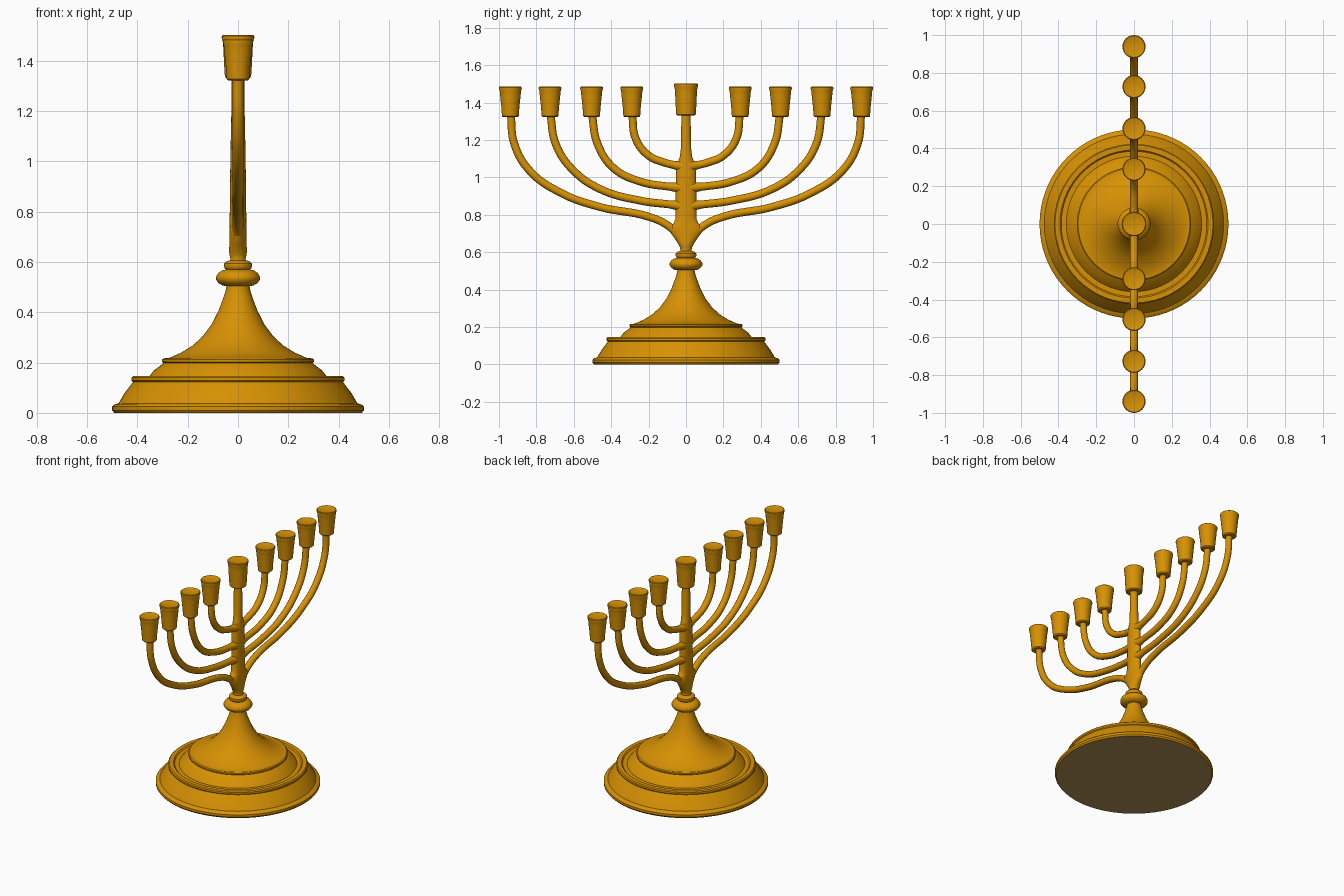
import bpy, bmesh, math

if "Cube" in bpy.data.objects:
    bpy.data.objects.remove(bpy.data.objects["Cube"])


def material(name, col):
    m = bpy.data.materials.new(name)
    m.diffuse_color = (*col, 1)
    m.use_nodes = True
    m.node_tree.nodes["Principled BSDF"].inputs["Base Color"].default_value = m.diffuse_color
    return m


gold = material("antique_gold", (0.68, 0.285, 0.001))
felt = material("tan_underside", (0.45, 0.275, 0.095))


def smooth(ob, angle=35):
    bpy.ops.object.select_all(action='DESELECT')
    ob.select_set(True)
    bpy.context.view_layer.objects.active = ob
    bpy.ops.object.shade_smooth_by_angle(angle=math.radians(angle))


def lathe(name, profile, n=48, loc=(0, 0, 0)):
    """Revolve (r, z) or elliptical (rx, z, ry) rows, closing both ends."""
    bm = bmesh.new()
    rings = []
    for row in profile:
        rx, z, ry = row if len(row) == 3 else (row[0], row[1], row[0])
        rings.append([bm.verts.new((rx * math.cos(2 * math.pi * i / n),
                                    ry * math.sin(2 * math.pi * i / n), z)) for i in range(n)])
    for a, b in zip(rings, rings[1:]):
        for i in range(n):
            j = (i + 1) % n
            bm.faces.new((a[i], a[j], b[j], b[i]))
    bm.faces.new(rings[0][::-1])
    bm.faces.new(rings[-1])
    me = bpy.data.meshes.new(name)
    bm.to_mesh(me)
    bm.free()
    me.materials.append(gold)
    ob = bpy.data.objects.new(name, me)
    ob.location = loc
    bpy.context.collection.objects.link(ob)
    smooth(ob)
    return ob


# Two-tier base sweeping up into a bell
base = lathe("base", [
    (0.492, 0), (0.5, 0.01), (0.5, 0.025), (0.492, 0.033), (0.475, 0.038), (0.45, 0.08),
    (0.418, 0.122), (0.424, 0.128), (0.424, 0.14), (0.418, 0.146), (0.392, 0.146),
    (0.385, 0.138), (0.358, 0.138), (0.335, 0.168), (0.296, 0.198), (0.302, 0.203),
    (0.302, 0.212), (0.296, 0.217), (0.275, 0.218), (0.225, 0.24), (0.18, 0.268),
    (0.14, 0.305), (0.105, 0.352), (0.078, 0.405), (0.059, 0.455), (0.048, 0.49), (0.045, 0.515)], 72)
base.data.materials.append(felt)
for p in base.data.polygons:
    if p.normal.z < -0.9 and p.center.z < 0.005:
        p.material_index = 1

# Knob and collar rings
lathe("knob", [(0.04, 0.503), (0.06, 0.506), (0.078, 0.516), (0.087, 0.53), (0.087, 0.542),
               (0.078, 0.557), (0.062, 0.567), (0.045, 0.57)])
lathe("collar", [(0.042, 0.565), (0.052, 0.573), (0.056, 0.583), (0.055, 0.593),
                 (0.047, 0.602), (0.035, 0.606)])

# Stem, wider along the row of branches
lathe("stem", [
    (0.032, 0.6, 0.032), (0.03, 0.612, 0.029), (0.034, 0.63, 0.034), (0.036, 0.645, 0.042),
    (0.034, 0.67, 0.058), (0.034, 0.7, 0.08), (0.034, 0.735, 0.09), (0.033, 0.755, 0.066),
    (0.033, 0.78, 0.056), (0.032, 0.85, 0.055), (0.031, 0.95, 0.055), (0.03, 1.04, 0.052),
    (0.029, 1.08, 0.045), (0.028, 1.11, 0.033), (0.027, 1.15, 0.028), (0.026, 1.34, 0.024)], 32)

# Branch centre lines as (y, z), from cup to stem
branches = {
    "outer": [(0.937, 1.34), (0.918, 1.18), (0.835, 1.035), (0.67, 0.918), (0.46, 0.842),
              (0.2, 0.79), (0.1, 0.745), (0.04, 0.69), (0.008, 0.645)],
    "second": [(0.725, 1.34), (0.697, 1.18), (0.61, 1.045), (0.46, 0.938), (0.245, 0.876),
               (0.09, 0.856), (0.02, 0.848)],
    "third": [(0.503, 1.34), (0.473, 1.18), (0.385, 1.048), (0.245, 0.978), (0.09, 0.951), (0.02, 0.945)],
    "inner": [(0.288, 1.34), (0.268, 1.205), (0.2, 1.117), (0.11, 1.078), (0.07, 1.068), (0.02, 1.06)],
}


def branch(name, pts):
    cu = bpy.data.curves.new(name, 'CURVE')
    cu.dimensions = '3D'
    cu.bevel_depth = 0.021
    cu.bevel_resolution = 4
    cu.resolution_u = 8
    cu.use_fill_caps = True
    sp = cu.splines.new('BEZIER')
    sp.bezier_points.add(len(pts) - 1)
    for i, (bp, (y, z)) in enumerate(zip(sp.bezier_points, pts)):
        bp.co = (0, y, z)
        bp.handle_left_type = bp.handle_right_type = 'AUTO'
        # Flare into the stem, except the lowest pair which tucks inside
        last = i == len(pts) - 1
        bp.radius = (0.8 if len(pts) == 9 else 1.4) if last else 1.0
    cu.materials.append(gold)
    ob = bpy.data.objects.new(name, cu)
    bpy.context.collection.objects.link(ob)
    bpy.ops.object.select_all(action='DESELECT')
    ob.select_set(True)
    bpy.context.view_layer.objects.active = ob
    bpy.ops.object.convert(target='MESH')
    smooth(bpy.context.view_layer.objects.active, 50)


def cup(name, y, z, h, top, bottom):
    """Tapered candle cup with a flared lip and a slightly dished top."""
    lathe(name, [
        (bottom * 0.85, 0), (bottom, 0.006), (bottom * 1.06, h * 0.3), (top * 0.9, h * 0.72),
        (top * 0.93, h * 0.85), (top, h * 0.94), (top * 0.99, h * 0.98), (top * 0.93, h),
        (top * 0.75, h - 0.003), (top * 0.3, h - 0.007)], 32, (0, y, z))


# Mirrored branches with their cups, then the taller centre cup
for side, s in (("left", -1), ("right", 1)):
    for key, pts in branches.items():
        branch(f"{key}_branch_{side}", [(s * y, z) for y, z in pts])
        cup(f"{key}_cup_{side}", s * (pts[0][0] + 0.002), 1.322, 0.163, 0.061, 0.045)
cup("centre_cup", 0, 1.33, 0.172, 0.065, 0.052)
